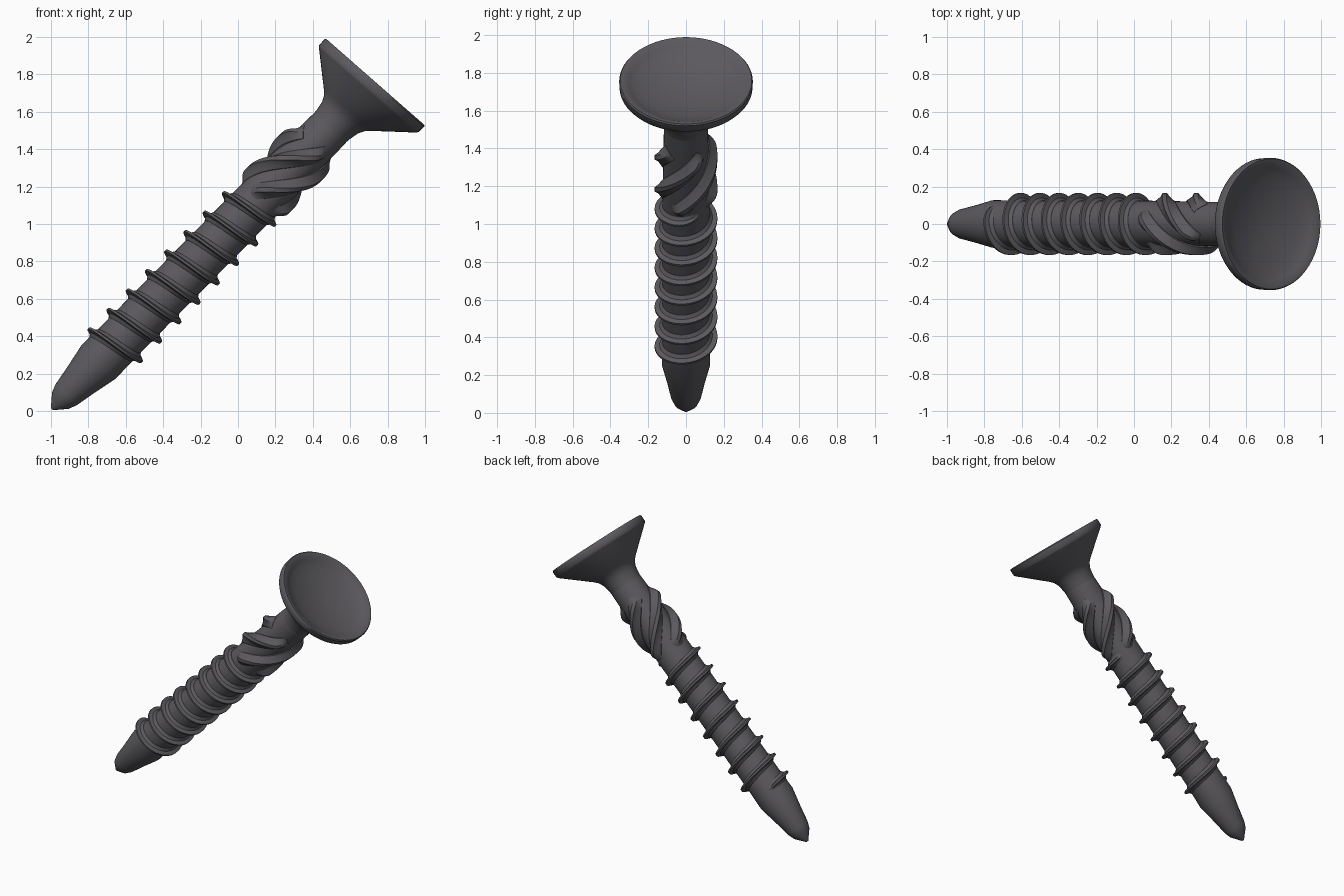
import bpy, bmesh, math
from mathutils import Vector

if "Cube" in bpy.data.objects:
    bpy.data.objects.remove(bpy.data.objects["Cube"])

mat = bpy.data.materials.new("dark grey steel")
mat.diffuse_color = (0.105, 0.1, 0.11, 1)
mat.use_nodes = True
mat.node_tree.nodes["Principled BSDF"].inputs["Base Color"].default_value = mat.diffuse_color

# Leaning screw axis: tip position, axis direction and the two radial directions
TIP = Vector((-0.995, 0, 0.01))
AXIS = (Vector((0.735, 0, 1.765)) - Vector((-0.995, 0, 0.015))).normalized()
LEFT = Vector((-AXIS.z, 0, AXIS.x))
FRONT = Vector((0, -1, 0))


def place(t, r, a, tilt=0.0):
    """Cylindrical coordinates on the screw axis to world space."""
    t -= tilt * r * math.cos(a)
    return TIP + AXIS * t + (LEFT * math.cos(a) + FRONT * math.sin(a)) * r


def finish(name, bm, angle):
    bmesh.ops.remove_doubles(bm, verts=bm.verts, dist=1e-5)
    bmesh.ops.recalc_face_normals(bm, faces=bm.faces)
    me = bpy.data.meshes.new(name)
    bm.to_mesh(me)
    bm.free()
    ob = bpy.data.objects.new(name, me)
    bpy.context.collection.objects.link(ob)
    me.materials.append(mat)
    bpy.ops.object.select_all(action='DESELECT')
    ob.select_set(True)
    bpy.context.view_layer.objects.active = ob
    bpy.ops.object.shade_smooth_by_angle(angle=math.radians(angle))


def skin(bm, rings, closed):
    """Join successive rings of points with quads."""
    vs = [[bm.verts.new(p) for p in ring] for ring in rings]
    n = len(vs[0])
    for A, B in zip(vs, vs[1:]):
        for i in range(n if closed else n - 1):
            j = (i + 1) % n
            bm.faces.new((A[i], A[j], B[j], B[i]))
    return vs


def lathe(name, profile, sides, tilt=0.0, angle=30):
    bm = bmesh.new()
    vs = skin(bm, [[place(t, r, 2 * math.pi * i / sides, tilt) for i in range(sides)]
                   for t, r in profile], True)
    bm.faces.new(vs[0])
    bm.faces.new(vs[-1])
    finish(name, bm, angle)


def ridge(bm, t0, t1, a0, turns, root, section, ramp, steps):
    """Sweep a (side offset, height) section along a helix, tapering at both ends."""
    pitch = math.atan2(t1 - t0, root * 2 * math.pi * turns)
    rings = []
    for k in range(steps + 1):
        f = k / steps
        s = min(1, min(f, 1 - f) / ramp)
        s = max(0.02, math.sin(s * math.pi / 2))
        t, a = t0 + (t1 - t0) * f, a0 + 2 * math.pi * turns * f
        rings.append([place(t + o * math.cos(pitch), root + (h * s if h > 0 else h),
                            a - o * math.sin(pitch) / root) for o, h in section])
    vs = skin(bm, rings, True)
    bm.faces.new(vs[0])
    bm.faces.new(vs[-1])


# Shank with blunt point
lathe("shank", [(0.0, 0.008), (0.065, 0.063), (0.11, 0.08), (0.22, 0.1), (0.355, 0.128),
                (0.5, 0.125), (1.5, 0.125), (2.05, 0.118), (2.15, 0.115)], 40)

# Countersunk head with flared neck, thick rim and dished top
lathe("head", [(2.08, 0.112), (2.14, 0.118), (2.19, 0.127), (2.225, 0.145), (2.25, 0.17),
               (2.40, 0.345), (2.41, 0.352), (2.452, 0.354), (2.46, 0.348), (2.457, 0.325),
               (2.44, 0.30), (2.425, 0.27), (2.41, 0.22), (2.395, 0.15), (2.385, 0.08),
               (2.382, 0.01)], 64, tilt=0.06, angle=40)

# Single-start right-handed thread
bm = bmesh.new()
ridge(bm, 0.422, 1.555, -0.3 * math.pi, 7.75, 0.122,
      [(-0.034, -0.01), (-0.03, 0.004), (-0.012, 0.018), (-0.006, 0.044),
       (0.006, 0.044), (0.012, 0.018), (0.03, 0.004), (0.034, -0.01)], 0.02, 340)
finish("thread", bm, 35)

# Steep reaming ridges under the neck
bm = bmesh.new()
for i in range(4):
    ridge(bm, 1.57, 2.0, i * math.pi / 2 - 0.5, 0.45, 0.12,
          [(-0.05, -0.02), (-0.042, 0.006), (-0.016, 0.028), (-0.008, 0.046),
           (0.012, 0.046), (0.024, 0.028), (0.045, 0.006), (0.05, -0.02)], 0.16, 40)
finish("reaming_ridges", bm, 35)
